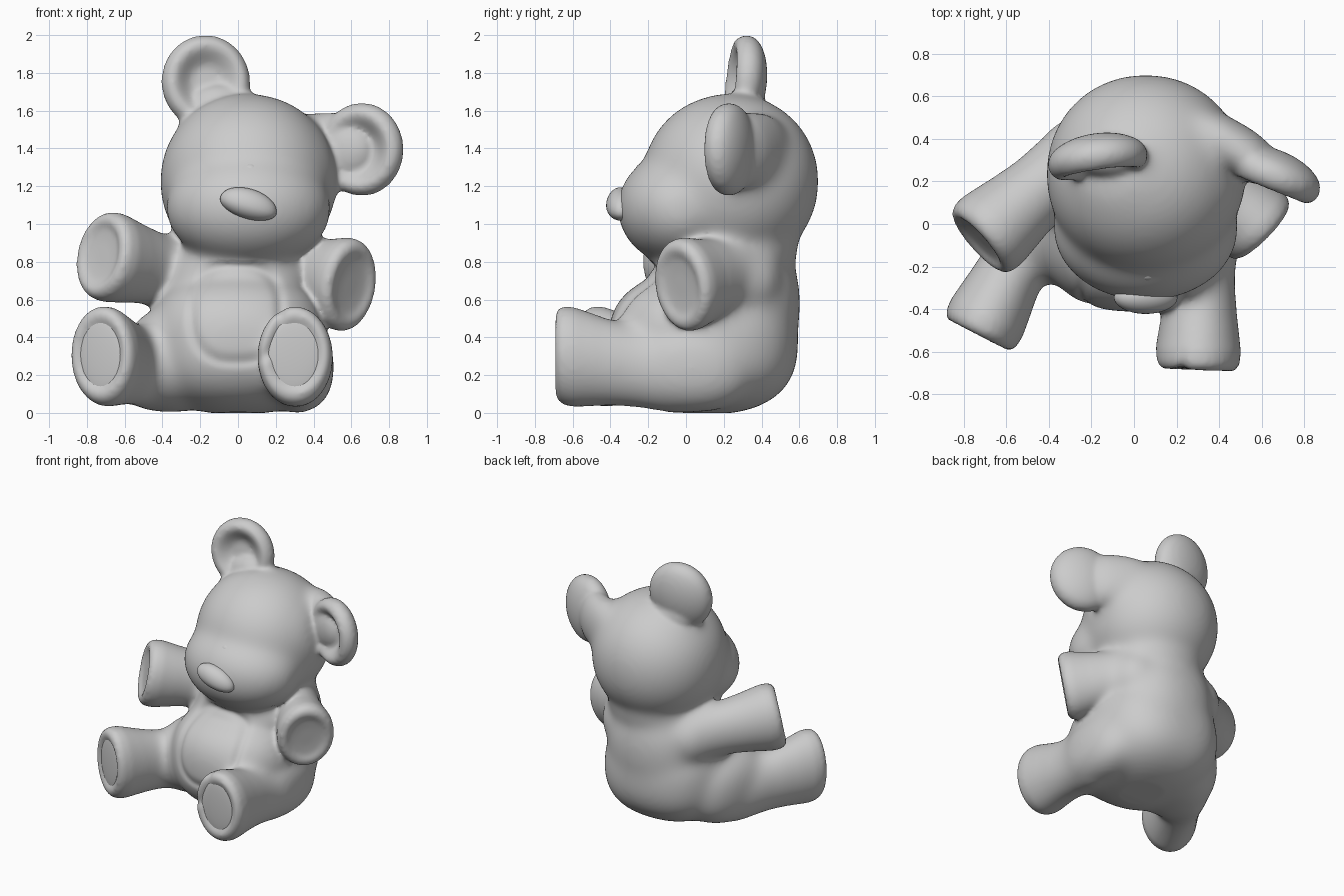
import bpy, bmesh, math
from mathutils import Vector, Matrix, Euler

if "Cube" in bpy.data.objects:
    bpy.data.objects.remove(bpy.data.objects["Cube"])


def placed(loc, rad, rot=(0, 0, 0)):
    r = Euler([math.radians(a) for a in rot]).to_matrix().to_4x4()
    return Matrix.Translation(loc) @ r @ Matrix.Diagonal((*rad, 1))


def blob(bm, loc, rad, rot=(0, 0, 0), p=2.0, seg=48):
    # ellipsoid; p above 2 makes it boxier
    m = placed(loc, rad, rot)
    vs = bmesh.ops.create_uvsphere(bm, u_segments=seg, v_segments=seg // 2, radius=1)["verts"]
    for v in vs:
        v.co = m @ (v.co / sum(abs(c) ** p for c in v.co) ** (1 / p))
    return vs


def finish(bm, name):
    bmesh.ops.recalc_face_normals(bm, faces=bm.faces)
    me = bpy.data.meshes.new(name)
    bm.to_mesh(me)
    bm.free()
    ob = bpy.data.objects.new(name, me)
    bpy.context.collection.objects.link(ob)
    me.shade_smooth()
    return ob


def ear(bm, loc, rad, rot):
    # dome with a dished front
    m = placed(loc, rad, rot)
    for v in bmesh.ops.create_uvsphere(bm, u_segments=64, v_segments=40, radius=1)["verts"]:
        if v.co.y < 0:
            rho = math.hypot(v.co.x, v.co.z)
            k = min(1, max(0, (0.85 - rho) / 0.6))
            v.co.y = v.co.y * 0.9 + 0.9 * k * k * (3 - 2 * k)
        v.co = m @ v.co


# (fraction along limb, radius scale): flared end with rim and shallow recess
LIMB = [(-.2, .5), (-.1, .75), (0, .83), (.35, .82), (.6, .89), (.85, 1), (.94, .98),
        (.985, .9), (1, .8), (.995, .72), (.965, .6), (.955, .3)]


def frame(start, end):
    d = Vector(end) - Vector(start)
    if end[2] < .5:  # soles stand upright
        d.z = 0
    d.normalize()
    side = d.cross(Vector((0, 0, 1))).normalized()
    return d, side, side.cross(d)


def limb(bm, start, end, w, h):
    d, side, up = frame(start, end)
    a, b, n = Vector(start), Vector(end), 48
    rings = []
    for t, s in LIMB:
        c = a.lerp(b, t)
        rings.append([bm.verts.new(c + side * w * s * math.cos(2 * math.pi * i / n)
                                   + up * h * s * math.sin(2 * math.pi * i / n)) for i in range(n)])
    for r, q in zip(rings, rings[1:]):
        for i in range(n):
            bm.faces.new((r[i], r[(i + 1) % n], q[(i + 1) % n], q[i]))
    bm.faces.new(rings[0][::-1])
    bm.faces.new(rings[-1])


FEET = {"left": ((-.44, .05, .22), (-.735, -.525, .31), .19, .265),
        "right": ((.32, -.05, .21), (.30, -.69, .31), .20, .265)}
HANDS = [((-.28, .31, .72), (-.735, -.09, .84), .21, .24),
         ((.26, .30, .75), (.61, -.04, .67), .20, .25)]
EARS = [((-.17, .30, 1.752), (.24, .125, .255), (-6, 0, 8)),
        ((.655, .225, 1.395), (.235, .125, .252), (0, 0, -22))]

bm = bmesh.new()
# torso, neck, head and muzzle
blob(bm, (0, .09, .37), (.47, .505, .38), p=2.5)
blob(bm, (.01, .2, .58), (.40, .405, .43), p=2.3)
blob(bm, (.05, .3, .87), (.34, .295, .2))
blob(bm, (.055, .235, 1.225), (.47, .47, .465), p=2.05)
blob(bm, (.055, -.02, 1.085), (.44, .345, .31))
# ears and their roots
for args in EARS:
    ear(bm, *args)
blob(bm, (-.1, .32, 1.6), (.19, .11, .14))
blob(bm, (.45, .37, 1.39), (.30, .12, .21), (0, 0, -32))
# arms, shoulders, legs and thighs
for args in HANDS + list(FEET.values()):
    limb(bm, *args)
for s in (-1, 1):
    blob(bm, (s * .26, .31, .70), (.19, .2, .2))
blob(bm, (-.35, .06, .28), (.24, .34, .28), (0, 0, -15), p=2.3)
blob(bm, (.31, .03, .24), (.20, .34, .24), p=2.3)

# fuse into one soft skin, smoothing less near hands, feet and ears
body = finish(bm, "bear_body")
bpy.context.view_layer.objects.active = body
body.select_set(True)
rem = body.modifiers.new("fuse", "REMESH")
rem.mode, rem.voxel_size, rem.use_smooth_shade = "VOXEL", .015, True
bpy.ops.object.modifier_apply(modifier="fuse")
crisp = [(Vector(e[1]), .28, .42) for e in HANDS + list(FEET.values())]
crisp += [(Vector(e[0]), .22, .32) for e in EARS]
group = body.vertex_groups.new(name="softness")
for v in body.data.vertices:
    k = min(max(0, ((v.co - c).length - a) / (b - a)) for c, a, b in crisp)
    group.add([v.index], .08 + .92 * min(1, k), "REPLACE")
smo = body.modifiers.new("soften", "SMOOTH")
smo.factor, smo.iterations, smo.vertex_group = .5, 110, "softness"
bpy.ops.object.modifier_apply(modifier="soften")

# groove around the tummy patch, flat seat
for v in body.data.vertices:
    x, y, z = v.co
    if y < 0 and .2 < z < .8 and abs(x) < .4:
        r = ((abs(x + .01) / .235) ** 2.6 + (abs(z - .53) / .255) ** 2.6) ** (1 / 2.6)
        g = .014 * math.exp(-((r - 1) / .12) ** 2)
        v.co.y += g
        v.co.z -= g * .4
    v.co.z = max(v.co.z, .03 * min(1, max(0, -y / .6)))
low = min(v.co.z for v in body.data.vertices)
for v in body.data.vertices:
    v.co.z -= low * max(0, 1 - v.co.z / .3)
body.data.shade_smooth()

# foot pads
for side_name, (start, end, w, h) in FEET.items():
    d, side, up = frame(start, end)
    bm = bmesh.new()
    rot = Matrix((side, up, d)).transposed().to_4x4()
    bmesh.ops.create_uvsphere(bm, u_segments=40, v_segments=16, radius=1,
                              matrix=Matrix.Translation(Vector(end) - d * .024) @ rot
                              @ Matrix.Diagonal((w * .7, h * .73, .018, 1)))
    finish(bm, side_name + "_foot_pad")

# nose and eyes
for name, loc, rad, rot in [("nose", (.055, -.345, 1.098), (.155, .078, .088), (0, 18, 0)),
                            ("left_eye", (.064, -.24, 1.265), (.05, .032, .053), (0, 10, 0)),
                            ("right_eye", (.163, -.24, 1.23), (.05, .036, .053), (0, 10, 0))]:
    bm = bmesh.new()
    vs = blob(bm, loc, rad, rot, seg=32)
    if name == "nose":  # flatter underside
        for v in vs:
            under = -(v.co.z - loc[2] + .3 * (v.co.x - loc[0]))
            if under > 0:
                v.co.z += under * .2
    finish(bm, name)
